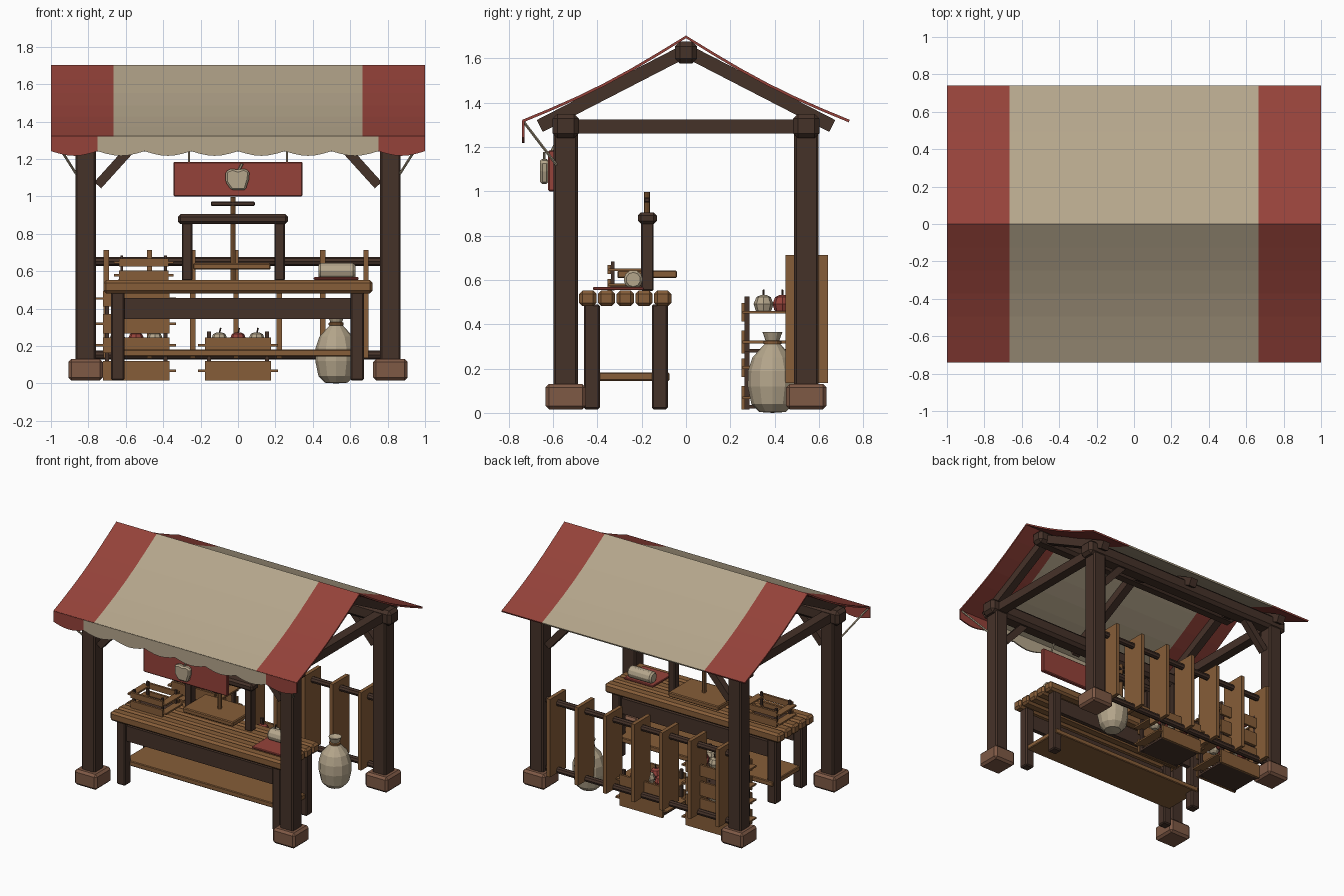
import bpy, bmesh, math
from mathutils import Vector, Matrix

if "Cube" in bpy.data.objects:
    bpy.data.objects.remove(bpy.data.objects["Cube"])

def mat(name, c):
    m = bpy.data.materials.new(name)
    m.diffuse_color = (*c, 1)
    m.use_nodes = True
    m.node_tree.nodes["Principled BSDF"].inputs["Base Color"].default_value = m.diffuse_color
    return m

DARK = mat("dark_wood", (0.06, 0.032, 0.022))
WOOD = mat("light_wood", (0.24, 0.11, 0.04))
CLOTH = mat("cream_cloth", (0.46, 0.38, 0.26))
RED = mat("red_cloth", (0.30, 0.055, 0.042))
STONE = mat("stone", (0.21, 0.10, 0.06))

def finish(name, bm, *mats):
    bmesh.ops.recalc_face_normals(bm, faces=bm.faces)
    me = bpy.data.meshes.new(name)
    bm.to_mesh(me)
    bm.free()
    for m in mats:
        me.materials.append(m)
    ob = bpy.data.objects.new(name, me)
    bpy.context.collection.objects.link(ob)
    return ob

def bevel(ob, w):
    if w:
        b = ob.modifiers.new("bevel", 'BEVEL')
        b.width, b.segments = w, 1
    return ob

def box(name, x, y, z, m, bev=0.0):
    """Box from (min, max) pairs."""
    bm = bmesh.new()
    size = Matrix.Diagonal((x[1] - x[0], y[1] - y[0], z[1] - z[0], 1))
    mid = Vector((sum(x) / 2, sum(y) / 2, sum(z) / 2))
    bmesh.ops.create_cube(bm, size=1, matrix=Matrix.Translation(mid) @ size)
    return bevel(finish(name, bm, m), bev)

def bar(name, p, q, w, m, sides=4, bev=0.0):
    """Square or round bar between two points."""
    p, q = Vector(p), Vector(q)
    d = q - p
    bm = bmesh.new()
    r = w / 2 / math.cos(math.pi / 4) if sides == 4 else w / 2
    spin = Matrix.Rotation(math.pi / 4 if sides == 4 else 0, 4, 'Z')
    rot = d.to_track_quat('Z', 'Y').to_matrix().to_4x4()
    bmesh.ops.create_cone(bm, cap_ends=True, segments=sides, radius1=r, radius2=r,
                          depth=d.length, matrix=Matrix.Translation((p + q) / 2) @ rot @ spin)
    return bevel(finish(name, bm, m), bev)

def lathe(name, prof, at, m, n=10):
    bm = bmesh.new()
    vs = [bm.verts.new((r, 0, z)) for r, z in prof]
    es = [bm.edges.new(e) for e in zip(vs, vs[1:])]
    bmesh.ops.spin(bm, geom=vs + es, cent=(0, 0, 0), axis=(0, 0, 1),
                   angle=2 * math.pi, steps=n)
    bmesh.ops.remove_doubles(bm, verts=bm.verts, dist=1e-4)
    ob = finish(name, bm, m)
    ob.location = at
    return ob

def sheet(name, rows, red_from, thick):
    """Quad strip cloth from rows of points; outer stripes are red."""
    bm = bmesh.new()
    grid = [[bm.verts.new(p) for p in r] for r in rows]
    for a, b in zip(grid, grid[1:]):
        for i in range(len(a) - 1):
            f = bm.faces.new((a[i], a[i + 1], b[i + 1], b[i]))
            f.material_index = int(abs(f.calc_center_median().x) > red_from)
    ob = finish(name, bm, CLOTH, RED)
    s = ob.modifiers.new("thickness", 'SOLIDIFY')
    s.thickness, s.offset = thick, 0
    return ob

# posts, footings, knee braces
for sx in (-1, 1):
    for sy, side in ((-1, "front"), (1, "back")):
        cx, cy = sx * 0.815, sy * 0.543
        box(side + "_post", (cx - .055, cx + .055), (cy - .055, cy + .055), (.1, 1.30), DARK, .01)
        box(side + "_footing", (cx - .092, cx + .092), (cy - .092, cy + .092), (.016, .13), STONE, .016)
        bar(side + "_knee_brace", (sx * .75, cy, 1.06), (sx * .56, cy, 1.27), .05, DARK)

# roof frame
for sy in (-1, 1):
    box("eave_beam", (-.91, .91), (sy * .543 - .06, sy * .543 + .06), (1.24, 1.35), DARK, .022)
    for x in (-.815, 0, .815):
        bar("rafter", (x, sy * .01, 1.63), (x, sy * .66, 1.295), .06, DARK)
box("ridge_beam", (-.91, .91), (-.05, .05), (1.577, 1.676), DARK, .022)
for x in (-.815, .815):
    box("tie_beam", (x - .035, x + .035), (-.56, .56), (1.26, 1.325), DARK)

# canopy with a slight sag, and a scalloped front valance
xs = [-1 + i / 3 for i in range(7)]
rows = []
for i in range(-6, 7):
    t = abs(i) / 6
    z = 1.697 - .38 * t - .025 * math.sin(math.pi * t)
    rows.append([(x, .737 * i / 6, z) for x in xs])
sheet("canopy", rows, .667, .012)
vx = [-1 + i / 24 for i in range(49)]
sheet("valance", [[(x, -.735, 1.32) for x in vx],
                  [(x, -.735, 1.242 - .025 * abs(math.sin(math.pi * x * 4))) for x in vx]], .75, .01)
for s in (-1, 1):
    bar("canopy_stay", (s * .985, -.73, 1.31), (s * .865, -.585, 1.12), .014, CLOTH, 6)

# hanging sign with a fruit emblem
box("sign_board", (-.345, .345), (-.622, -.59), (1.0, 1.185), RED, .006)
for x in (-.262, .262):
    bar("sign_rope", (x, -.606, 1.18), (x, -.56, 1.27), .014, CLOTH, 6)
bm = bmesh.new()
pts = [(-.066, 1.135), (-.03, 1.15), (0, 1.14), (.03, 1.15), (.062, 1.135),
       (.058, 1.09), (.04, 1.033), (-.035, 1.033), (-.066, 1.075)]
f = bm.faces.new([bm.verts.new((x, -.62, z)) for x, z in pts])
g = bmesh.ops.extrude_face_region(bm, geom=[f])
bmesh.ops.translate(bm, vec=(0, -.038, 0), verts=[v for v in g["geom"] if isinstance(v, bmesh.types.BMVert)])
bevel(finish("sign_emblem", bm, CLOTH), .01)
bar("emblem_stalk", (0, -.64, 1.13), (.022, -.64, 1.175), .014, CLOTH, 6)

# table
for i in range(5):
    y = -.482 + i * .0845
    box("table_plank", (-.72, .72), (y, y + .078), (.482, .552), WOOD, .015)
for y in (-.425, -.118):
    for x in (-.643, .637):
        box("table_leg", (x - .036, x + .036), (y - .036, y + .036), (.016, .49), DARK, .008)
    box("table_apron", (-.62, .62), (y - .016, y + .016), (.345, .458), DARK)
box("table_shelf", (-.66, .66), (-.40, -.075), (.145, .182), WOOD, .005)

# display frame and hanging balance on the table
for x in (-.272, .222):
    box("display_post", (x - .028, x + .028), (-.202, -.146), (.55, .86), DARK, .006)
box("display_beam", (-.322, .267), (-.217, -.132), (.853, .905), DARK, .014)
bar("balance_pole", (-.027, -.176, .55), (-.027, -.176, .998), .028, WOOD, 8)
box("balance_arm", (-.145, .09), (-.19, -.162), (.95, .972), DARK, .004)
box("balance_tray", (-.24, .175), (-.31, -.04), (.608, .643), WOOD, .006)

# cloth goods
box("folded_cloth", (.405, .645), (-.42, -.19), (.554, .568), RED, .004)
bar("cloth_roll", (.43, -.238, .602), (.627, -.238, .602), .09, CLOTH, 10, .012)

# back fence
for i in range(7):
    x = -.705 + i * .2315
    box("fence_slat", (x - .014, x + .014), (.45, .64), (.135, .713), WOOD)
for z in (.152, .652):
    bar("fence_rail", (-.78, .543, z), (.78, .543, z), .046, DARK, 8)

# crates
def crate(cx, cy, z, w, d, h):
    x0, x1, y0, y1 = cx - w / 2, cx + w / 2, cy - d / 2, cy + d / 2
    t = .06 * w
    box("crate_floor", (x0 + .01, x1 - .01), (y0 + .01, y1 - .01), (z + .004, z + .02), DARK)
    for x in (x0 + t, x1 - t):
        for y in (y0 + t * .5 + .015, y1 - t * .5 - .015):
            box("crate_corner", (x - t / 2, x + t / 2), (y - t / 2, y + t / 2), (z, z + h), DARK)
    for a, b in ((.0, .4), (.56, .88)):
        for y in (y0, y1 - .016):
            box("crate_slat", (x0, x1), (y, y + .016), (z + a * h, z + b * h), WOOD)
        zc = z + (a + b) / 2 * h
        for x in (x0, x1):
            box("crate_side_slat", (x - .1 * w, x + .1 * w), (y0 + .005, y1 - .005), (zc - .006, zc + .006), WOOD)

def fruit(x, y, z, m, r=.045):
    prof = [(0, .75), (.3, .92), (.72, .72), (1, .05), (.8, -.6), (.4, -.92), (0, -.88)]
    lathe("fruit", [(a * r, b * r) for a, b in prof], (x, y, z), m, 8)
    bar("fruit_stem", (x, y, z + r * .7), (x + .008, y, z + r * 1.45), .009, DARK, 5)

crate(-.545, .39, .016, .355, .28, .262)
crate(-.545, .39, .268, .355, .28, .258)
crate(0, .39, .016, .355, .28, .262)
crate(-.505, -.252, .553, .265, .205, .13)
for cx, z in ((-.545, .232), (-.545, .49), (0, .232)):
    for i, dx in enumerate((-.1, 0, .1)):
        for j, dy in enumerate((-.04, .045)):
            fruit(cx + dx, .39 + dy, z, RED if (i + j) % 2 else CLOTH)

# grain sack with a tied neck
lathe("sack", [(0, 0), (.06, .004), (.095, .04), (.112, .12), (.11, .19), (.09, .25), (.05, .295),
               (.028, .318), (.045, .365), (0, .35)], (.525, .39, 0), CLOTH, 12)
lathe("sack_tie", [(.026, .306), (.04, .312), (.04, .324), (.026, .33)], (.525, .39, 0), WOOD, 12)
